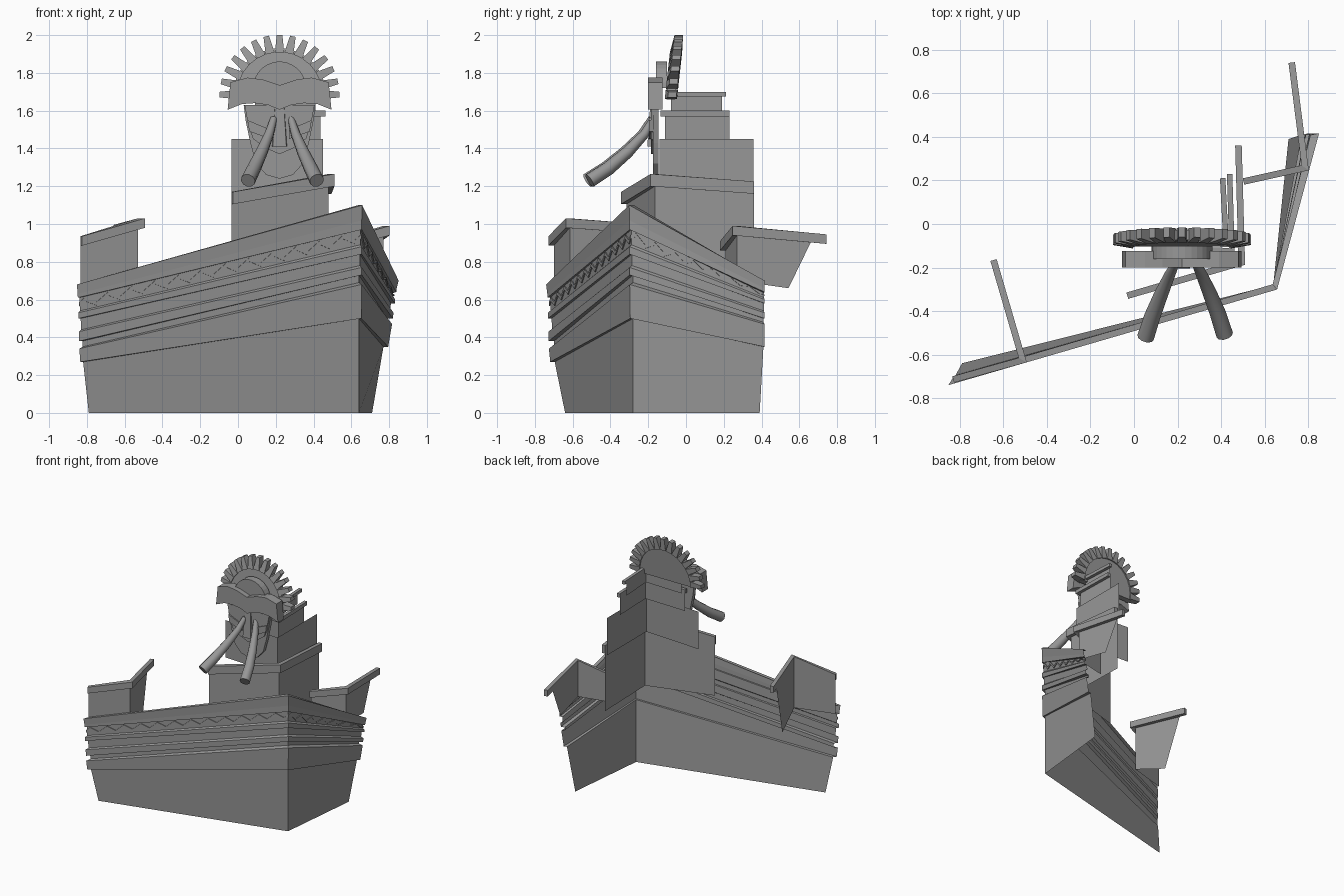
import bpy, bmesh, math
from mathutils import Vector

if "Cube" in bpy.data.objects:
    bpy.data.objects.remove(bpy.data.objects["Cube"])

# Dark grey stone
stone = bpy.data.materials.new("dark_stone")
stone.diffuse_color = (.31, .31, .31, 1)
stone.use_nodes = True
stone.node_tree.nodes["Principled BSDF"].inputs["Base Color"].default_value = stone.diffuse_color


def make(name, verts, faces):
    me = bpy.data.meshes.new(name)
    me.from_pydata([tuple(v) for v in verts], [], faces)
    bm = bmesh.new()
    bm.from_mesh(me)
    bmesh.ops.recalc_face_normals(bm, faces=bm.faces)
    bm.to_mesh(me)
    bm.free()
    me.materials.append(stone)
    ob = bpy.data.objects.new(name, me)
    bpy.context.collection.objects.link(ob)
    return ob


def loft(name, rings, closed=False):
    """Skin equal-length point rings; closed rings also get end caps."""
    n = len(rings[0])
    faces = []
    for i in range(len(rings) - 1):
        for j in range(n if closed else n - 1):
            k = (j + 1) % n
            faces.append((i*n + j, i*n + k, (i+1)*n + k, (i+1)*n + j))
    if closed:
        faces += [tuple(range(n)), tuple(range((len(rings)-1)*n, len(rings)*n))]
    return make(name, [p for r in rings for p in r], faces)


def prism(name, outline, y0, y1):
    """Extrude an x,z outline from y0 to y1."""
    return loft(name, [[(x, y, z) for x, z in outline] for y in (y0, y1)], True)


def cornice(name, path, h, o):
    """Rectangular moulding along a path of top points, mitred at the corner."""
    pts = [Vector(p) for p in path]
    normals = []
    for a, b in zip(pts, pts[1:]):
        d = (b - a).normalized()
        normals.append(Vector((d.y, -d.x, 0)).normalized())
    rings = []
    for i, p in enumerate(pts):
        a, b = normals[max(i-1, 0)], normals[min(i, len(normals)-1)]
        m = (a + b) / (1 + a.dot(b)) * o
        down = Vector((0, 0, -h))
        rings.append([p, p + m, p + m + down, p + down])
    return loft(name, rings, True)


def body(name, path, bottom):
    """Two open wall panels meeting at a corner."""
    return loft(name, [path, [(x, y, bottom) for x, y, z in path]])


# Corner hull wall: left end, corner and right end heights, outward offset
def stations(zl, zc, zr, o):
    a, b = min(zl, .27) / .27, min(zr, .35) / .35
    left = (-.79 - .03*a - .03*max(0, zl-.27) - .6*o, -.64 - .055*a - .03*max(0, zl-.27) - .95*o, zl)
    corner = (.64 + .5*o, -.28 - .6*o, zc)
    right = (.71 + .06*b + .13*max(0, zr-.35) + o, .39 + .02*b + .2*o, zr)
    return [Vector(left), Vector(corner), Vector(right)]


rows = [(0, 0, 0, 0), (.27, .50, .35, 0), (.27, .50, .35, .025), (.34, .68, .47, .03),
        (.35, .69, .48, 0), (.38, .73, .50, 0), (.38, .73, .50, .03), (.43, .77, .53, .03),
        (.44, .78, .54, .01), (.50, .84, .58, .01), (.50, .84, .58, .03), (.53, .88, .60, .03),
        (.54, .89, .61, .015), (.61, .97, .635, .015), (.61, .97, .64, .03),
        (.63, 1.02, .66, .03), (.68, 1.10, .70, .035), (.685, 1.10, .70, -.005)]
loft("corner_wall", [stations(*r) for r in rows])

# Zigzag ornament on the upper band of each wall
lo, hi = stations(.545, .90, .612, .02), stations(.605, .965, .634, .02)
for side, i, periods in (("left", 0, 12), ("right", 1, 7)):
    rings = []
    for s in range(periods*4 + 1):
        u = s / (periods*4)
        a, b = lo[i].lerp(lo[i+1], u), hi[i].lerp(hi[i+1], u)
        w = .5 + .32*math.sin(s*math.pi/2)
        rings.append([a.lerp(b, w - .16), a.lerp(b, w + .16)])
    ob = loft(side + "_wave_trim", rings)
    m = ob.modifiers.new("thick", 'SOLIDIFY')
    m.thickness, m.offset = .006, 0

# Stepped tower
t1 = [(-.035, -.315, 1.17), (.48, -.165, 1.265), (.465, .36, 1.225)]
body("tower_base", t1, .70)
cornice("tower_base_cornice", t1, .065, .03)
body("tower_second_tier", [(-.035, -.11, 1.45), (.45, -.14, 1.45), (.45, .358, 1.45)], 1.15)
t3 = [(.08, -.10, 1.60), (.437, -.11, 1.60), (.427, .23, 1.60)]
body("tower_third_tier", t3, 1.43)
cornice("tower_third_cap", t3, .03, .025)
t4 = [(.09, -.07, 1.70), (.41, -.08, 1.70), (.395, .21, 1.70)]
body("tower_top_tier", [(.09, -.07, 1.69), (.41, -.08, 1.69), (.396, .19, 1.69)], 1.58)
cornice("tower_top_cap", t4, .025, .025)


# Side turrets: front panel plus a tapering side panel
def turret(name, path, zb, foot, far):
    cornice(name + "_cornice", path, .05, .03)
    p0, p1, p2 = [Vector(p) for p in path]
    f0, f1 = Vector((p0.x, p0.y, zb)), Vector((p1.x, p1.y, zb))
    mid = p1.lerp(p2, .58)
    mid.z = foot
    make(name + "_body", [p0, p1, f1, f0, p1.lerp(p2, far), mid],
         [(0, 1, 2, 3), (1, 4, 5, 2)])


turret("left_turret", [(-.835, -.70, .935), (-.53, -.615, 1.03), (-.66, -.17, .995)], .62, .54, .9)
turret("right_turret", [(.50, .21, .91), (.77, .27, .99), (.71, .74, .945)], .70, .66, .88)

# Toothed crown
cx, cz = .22, 1.685


def polar(r, deg):
    t = math.radians(deg)
    return cx + r*math.cos(t), cz + r*math.sin(t)


def shear(z):
    return (z - cz) * .11


disc = [polar(.245, a) for a in range(-6, 187, 8)]
loft("crown_disc", [[(x, y + shear(z), z) for x, z in disc] for y in (-.10, -.055)], True)
for i in range(15):
    a = i*180/14
    rings = []
    for r, w, y0, y1 in ((.225, 6.2, -.11, -.045), (.317, 2.7, -.095, -.05)):
        ring = []
        for da, y in ((-w, y0), (w, y0), (w, y1), (-w, y1)):
            x, z = polar(r, a + da)
            ring.append((x, y + shear(z), z))
        rings.append(ring)
    loft("crown_tooth_%02d" % i, rings, True)
prism("forehead_disc", [(x, z + .035) for x, z in (polar(.14, a) for a in range(0, 181, 12))], -.16, -.10)


# Mirrored outlines around the face centre line
def mirrored(half):
    return [(cx - x, z) for x, z in half] + [(cx + x, z) for x, z in reversed(half) if x > 0]


# Winged brow
for s, side in ((-1, "left"), (1, "right")):
    wing = [(0, 1.735), (.09, 1.765), (.17, 1.775), (.26, 1.75), (.275, 1.605),
            (.20, 1.635), (.13, 1.64), (.06, 1.63), (0, 1.605)]
    prism(side + "_brow", [(cx + s*x, z) for x, z in wing], -.20, -.125)

# Mask face with raised cheeks, chin and nose
prism("mask_face", mirrored([(.19, 1.63), (.18, 1.55), (.155, 1.43), (.125, 1.32), (.07, 1.26), (0, 1.24)]), -.175, -.145)
prism("mask_upper", mirrored([(.185, 1.63), (.165, 1.52), (.14, 1.45), (.07, 1.40), (0, 1.37)]), -.185, -.15)
for s, side in ((-1, "left"), (1, "right")):
    prism(side + "_cheek", [(cx + s*x, z) for x, z in
          ((.05, 1.50), (.17, 1.55), (.16, 1.49), (.05, 1.45))], -.195, -.15)
loft("nose", [[(cx - w, -.15, z), (cx - w*.8, y, z), (cx + w*.8, y, z), (cx + w, -.15, z)]
              for z, w, y in ((1.62, .03, -.19), (1.41, .045, -.205))], True)

# Curved flaring tusks
for s, side in ((-1, "left"), (1, "right")):
    path = [Vector(p) for p in ((.045, -.17, 1.56), (.07, -.22, 1.475), (.11, -.31, 1.38),
                                (.15, -.41, 1.295), (.182, -.51, 1.23))]
    radii = (.018, .025, .032, .037, .039)
    rings = []
    for i, p in enumerate(path):
        d = (path[min(i+1, 4)] - path[max(i-1, 0)]).normalized()
        u = d.cross(Vector((0, 0, 1))).normalized()
        v = d.cross(u)
        ring = [p + radii[i]*(u*math.cos(k*math.pi/5) + v*math.sin(k*math.pi/5)) for k in range(10)]
        rings.append([(cx + .015 + s*q.x, q.y - .012*(s < 0), q.z) for q in ring])
    ob = loft(side + "_tusk", rings, True)
    bpy.context.view_layer.objects.active = ob
    ob.select_set(True)
    bpy.ops.object.shade_smooth_by_angle(angle=math.radians(45))
    ob.select_set(False)
